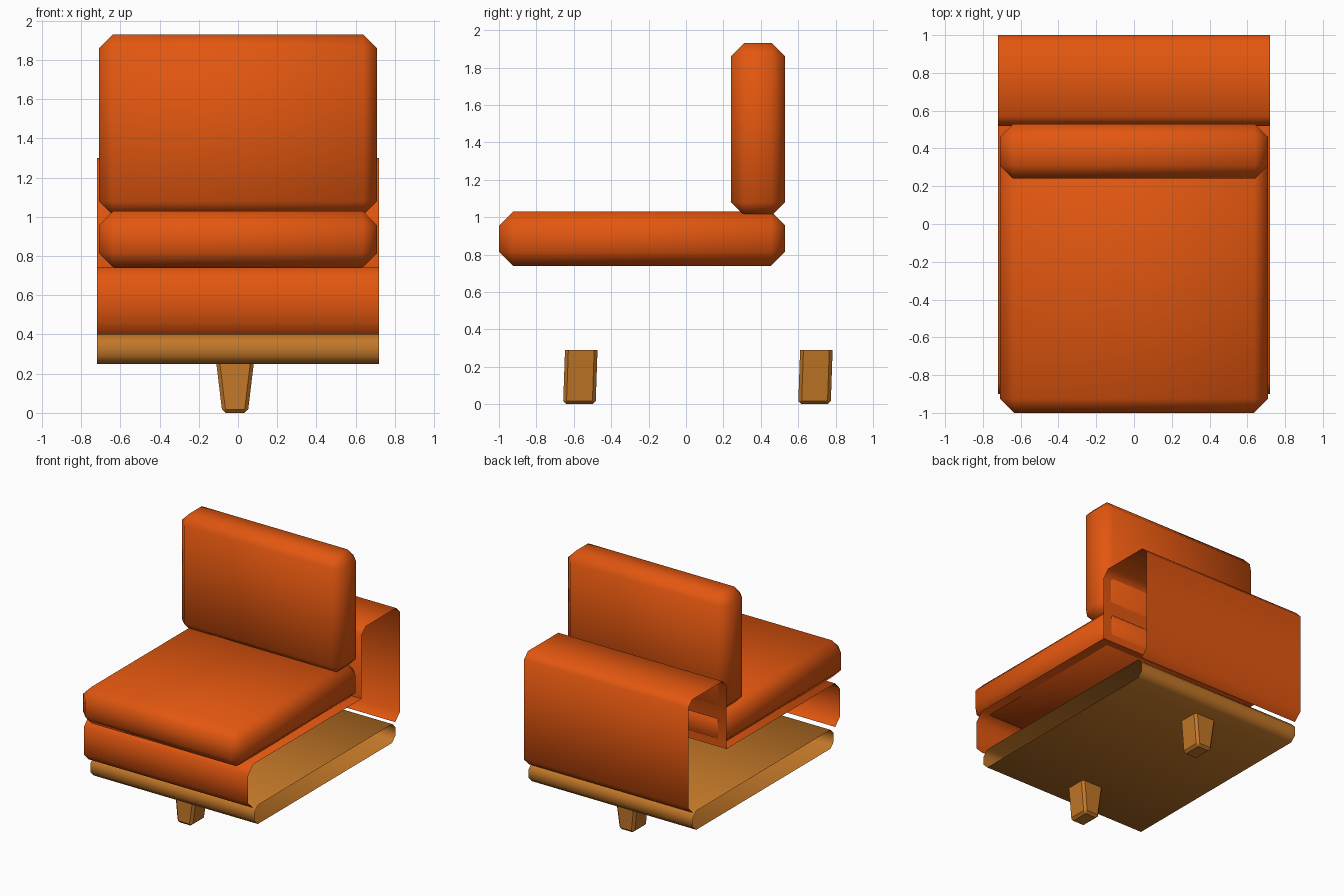
import bpy, bmesh, math

if "Cube" in bpy.data.objects:
    bpy.data.objects.remove(bpy.data.objects["Cube"])


def material(name, rgb):
    m = bpy.data.materials.new(name)
    m.diffuse_color = (*rgb, 1)
    m.use_nodes = True
    m.node_tree.nodes["Principled BSDF"].inputs["Base Color"].default_value = m.diffuse_color
    return m


ORANGE = material("orange_fabric", (0.77, 0.095, 0.005))
WOOD = material("tan_wood", (0.54, 0.185, 0.021))


def finish(name, bm, mat, angle):
    me = bpy.data.meshes.new(name)
    bm.to_mesh(me)
    bm.free()
    me.materials.append(mat)
    ob = bpy.data.objects.new(name, me)
    bpy.context.collection.objects.link(ob)
    bpy.ops.object.select_all(action='DESELECT')
    ob.select_set(True)
    bpy.context.view_layer.objects.active = ob
    bpy.ops.object.shade_smooth_by_angle(angle=math.radians(angle))
    return ob


def cushion(name, lo, hi, chamfer):
    """Box with a single-segment chamfer on every edge, shaded smooth."""
    bm = bmesh.new()
    bmesh.ops.create_cube(bm, size=1)
    for v in bm.verts:
        v.co = [lo[i] if v.co[i] < 0 else hi[i] for i in range(3)]
    bmesh.ops.bevel(bm, geom=bm.edges[:], offset=chamfer, segments=1,
                    affect='EDGES', profile=0.5)
    return finish(name, bm, ORANGE, 60)


def shell(name, profile, half_width, mat, closed):
    """Open-ended sheet: a (y, z) profile swept along x."""
    bm = bmesh.new()
    a, b = [[bm.verts.new((x, y, z)) for y, z in profile]
            for x in (-half_width, half_width)]
    n = len(profile)
    for i in range(n if closed else n - 1):
        j = (i + 1) % n
        bm.faces.new((a[i], a[j], b[j], b[i]))
    return finish(name, bm, mat, 60)


def leg(name, y):
    """Tapered block with chamfered corners, leaning slightly."""
    bm = bmesh.new()
    bmesh.ops.create_cube(bm, size=1)
    for v in bm.verts:
        top = v.co.z > 0
        half_x = 0.1 if top else 0.065
        v.co = (-0.015 + math.copysign(half_x, v.co.x),
                y + (0.005 if top else -0.005) + math.copysign(0.087, v.co.y),
                0.29 if top else 0.0)
    edges = [e for e in bm.edges if min(v.co.z for v in e.verts) < 0.1]
    bmesh.ops.bevel(bm, geom=edges, offset=0.018, segments=1,
                    affect='EDGES', profile=0.5)
    return finish(name, bm, WOOD, 30)


# Cushions
cushion("seat_cushion", (-0.71, -1.0, 0.74), (0.71, 0.53, 1.03), 0.075)
cushion("back_cushion", (-0.71, 0.24, 1.01), (0.71, 0.53, 1.93), 0.07)

# Upholstered frame: front apron, seat deck, backrest
shell("frame", [(-0.84, 0.40), (-0.90, 0.46), (-0.90, 0.68), (-0.84, 0.745),
                (0.52, 0.745), (0.52, 1.25), (0.57, 1.30), (0.95, 1.30),
                (1.0, 1.25), (1.0, 0.46), (0.94, 0.40)], 0.72, ORANGE, False)

# Wooden plinth
shell("base", [(-0.78, 0.25), (-0.82, 0.29), (-0.82, 0.36), (-0.78, 0.40),
               (0.90, 0.40), (0.94, 0.36), (0.94, 0.29), (0.90, 0.25)],
      0.72, WOOD, True)

# Legs
leg("front_leg", -0.565)
leg("back_leg", 0.692)
